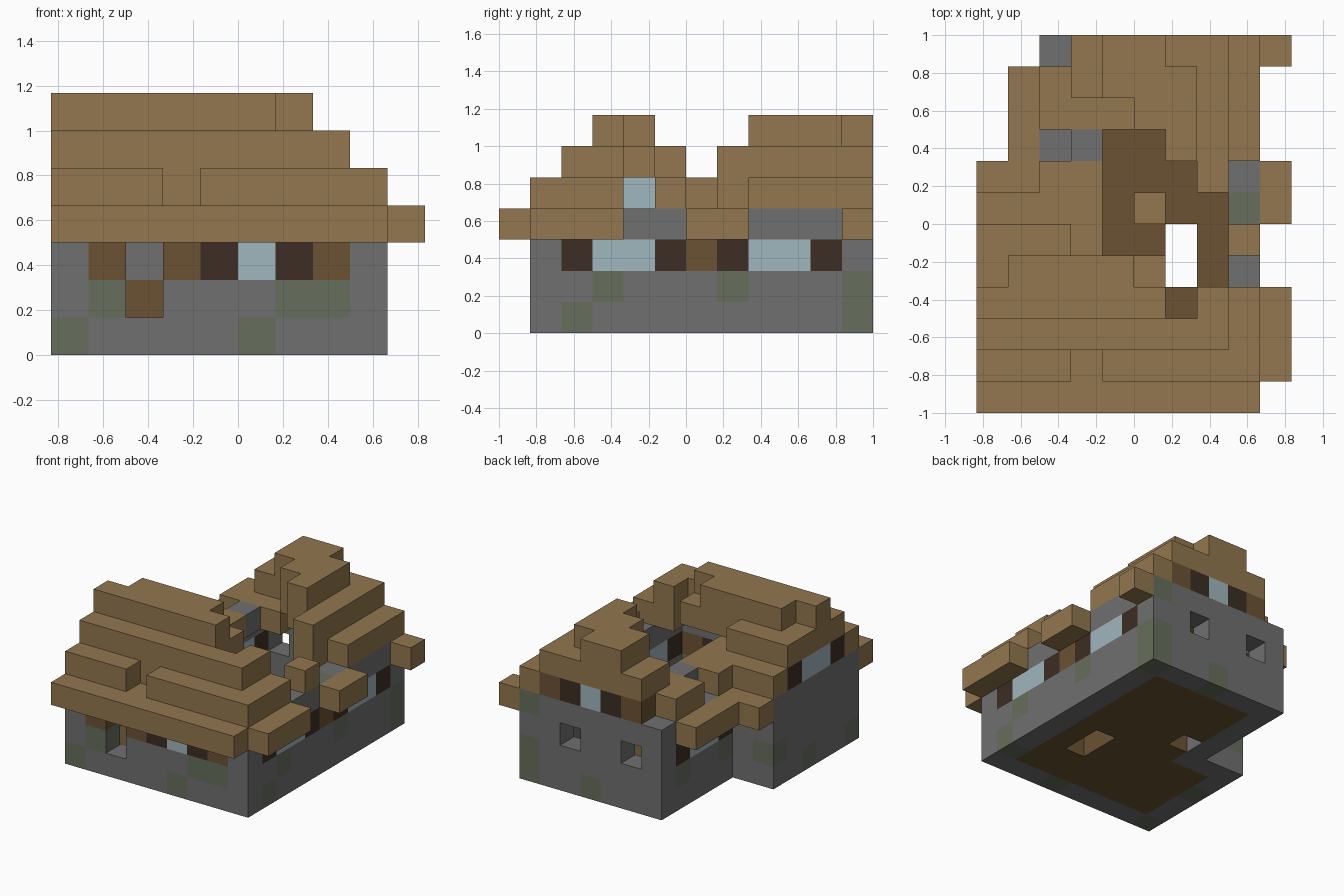
import bpy, bmesh
from mathutils import Vector

if "Cube" in bpy.data.objects:
    bpy.data.objects.remove(bpy.data.objects["Cube"])

CELL = 1 / 6
ORIGIN = Vector((-5, -6, 0))


def make_material(name, rgb):
    """Flat material from an sRGB colour."""
    lin = [((c / 255 + 0.055) / 1.055) ** 2.4 for c in rgb] + [1]
    mat = bpy.data.materials.new(name)
    mat.use_nodes = True
    mat.diffuse_color = lin
    mat.node_tree.nodes["Principled BSDF"].inputs["Base Color"].default_value = lin
    return mat


materials = {
    "plank": make_material("light plank", (146, 119, 78)),
    "wood": make_material("brown wood", (107, 82, 51)),
    "dark": make_material("dark wood", (60, 45, 36)),
    "stone": make_material("grey stone", (112, 112, 112)),
    "moss": make_material("mossy stone", (102, 110, 92)),
    "glass": make_material("pale blue glass", (160, 183, 190)),
}
KEYS = {"s": "stone", "w": "wood", "d": "dark", "b": "glass", "p": "plank", "m": "moss"}

# Blocks: (column, row, layer) -> (part name, colour)
blocks = {}


def put(cell, part, colour):
    blocks[cell] = (part, colour)


# Ground plan: an L shape
def inside(i, j):
    return (0 <= i <= 8 and 1 <= j <= 6) or (2 <= i <= 8 and 7 <= j <= 11)


def on_rim(i, j):
    return not all(inside(i + a, j + b) for a in (-1, 0, 1) for b in (-1, 0, 1))


# Floor and stone walls
for i in range(9):
    for j in range(12):
        if inside(i, j) and on_rim(i, j):
            for k in range(4):
                put((i, j, k), "walls", "stone")
        elif inside(i, j):
            put((i, j, 0), "floor", "wood")

# Window bands, one letter per block along a wall
def band(start, step, pattern, part="windows"):
    for n, key in enumerate(pattern):
        cell = tuple(s + n * d for s, d in zip(start, step))
        put(cell, "walls" if key == "s" else part, KEYS[key])


ALONG_X, ALONG_Y = (1, 0, 0), (0, 1, 0)
band((0, 1, 2), ALONG_X, "swswdbdws")
band((8, 1, 2), ALONG_Y, "sdbbdwdbbds")
band((2, 7, 2), ALONG_Y, "dbbd")
put((2, 6, 1), "walls", "wood")

# Roof: top layer of each block column, front row first
LAYER = {"e": 3, "f": 4, "g": 5, "h": 6}
roof_rows = [
    "eeeeeeeee.",
    "fffefffffe",
    "ggggggggfe",
    "hhhhhh.gfe",
    "ghhhhg....",
    "gggf....f.",
    "ffff.....e",
    "eeff...g.e",
    ".e....hgf.",
    ".efffhhgf.",
    ".efghhhgf.",
    "...ghhggfe",
]
for j, row in enumerate(roof_rows):
    for i, key in enumerate(row):
        if key == ".":
            continue
        k = LAYER[key]
        put((i, j, k), "roof", "plank")
        # Lower step that carries the upper courses
        whole = 3 + min(j, 9 - i, max(7 - j, i - 1), 3)
        if k == whole and k > 4:
            put((i, j, k - 1), "roof", "plank")

# Gable ends with attic windows
band((0, 2, 4), ALONG_Y, "dbbd", "gable_windows")
band((0, 2, 5), ALONG_Y, "pppp", "roof")
band((3, 11, 4), ALONG_X, "wdbdw", "gable_windows")
band((3, 11, 5), ALONG_X, "ppppp", "roof")

# Loose blocks inside
put((3, 8, 4), "walls", "stone")
put((5, 6, 1), "loose_plank", "plank")

# Moss on the walls
for cell in [(0, 1, 0), (5, 1, 0), (1, 1, 1), (6, 1, 1), (7, 1, 1),
             (8, 2, 0), (8, 11, 0), (8, 3, 1), (8, 7, 1), (8, 6, 3),
             (8, 11, 3), (8, 11, 1), (5, 11, 0),
             (2, 10, 1), (2, 7, 1), (0, 6, 1), (0, 4, 0)]:
    put(cell, "walls", "moss")

# Openings: doorway, back holes, broken floor
for cell in [(2, 1, 1), (2, 1, 2), (3, 11, 2), (6, 11, 2),
             (6, 4, 0), (6, 5, 0), (3, 7, 0)]:
    blocks.pop(cell, None)


# Build each part from the exposed block sides
def build_part(part):
    bm = bmesh.new()
    names = list(materials)
    for cell, (owner, colour) in blocks.items():
        if owner != part:
            continue
        for axis in range(3):
            for side in (0, 1):
                near = list(cell)
                near[axis] += 2 * side - 1
                if tuple(near) in blocks:
                    continue
                u, v = (axis + 1) % 3, (axis + 2) % 3
                corners = []
                for a, b in ((0, 0), (1, 0), (1, 1), (0, 1)):
                    p = Vector(cell)
                    p[axis] += side
                    p[u] += a
                    p[v] += b
                    corners.append(bm.verts.new((p + ORIGIN) * CELL))
                face = bm.faces.new(corners if side else corners[::-1])
                face.material_index = names.index(colour)
    bmesh.ops.remove_doubles(bm, verts=bm.verts[:], dist=CELL / 100)
    mesh = bpy.data.meshes.new(part)
    bm.to_mesh(mesh)
    bm.free()
    for mat in materials.values():
        mesh.materials.append(mat)
    bpy.context.collection.objects.link(bpy.data.objects.new(part, mesh))


for part in sorted({owner for owner, _ in blocks.values()}):
    build_part(part)
